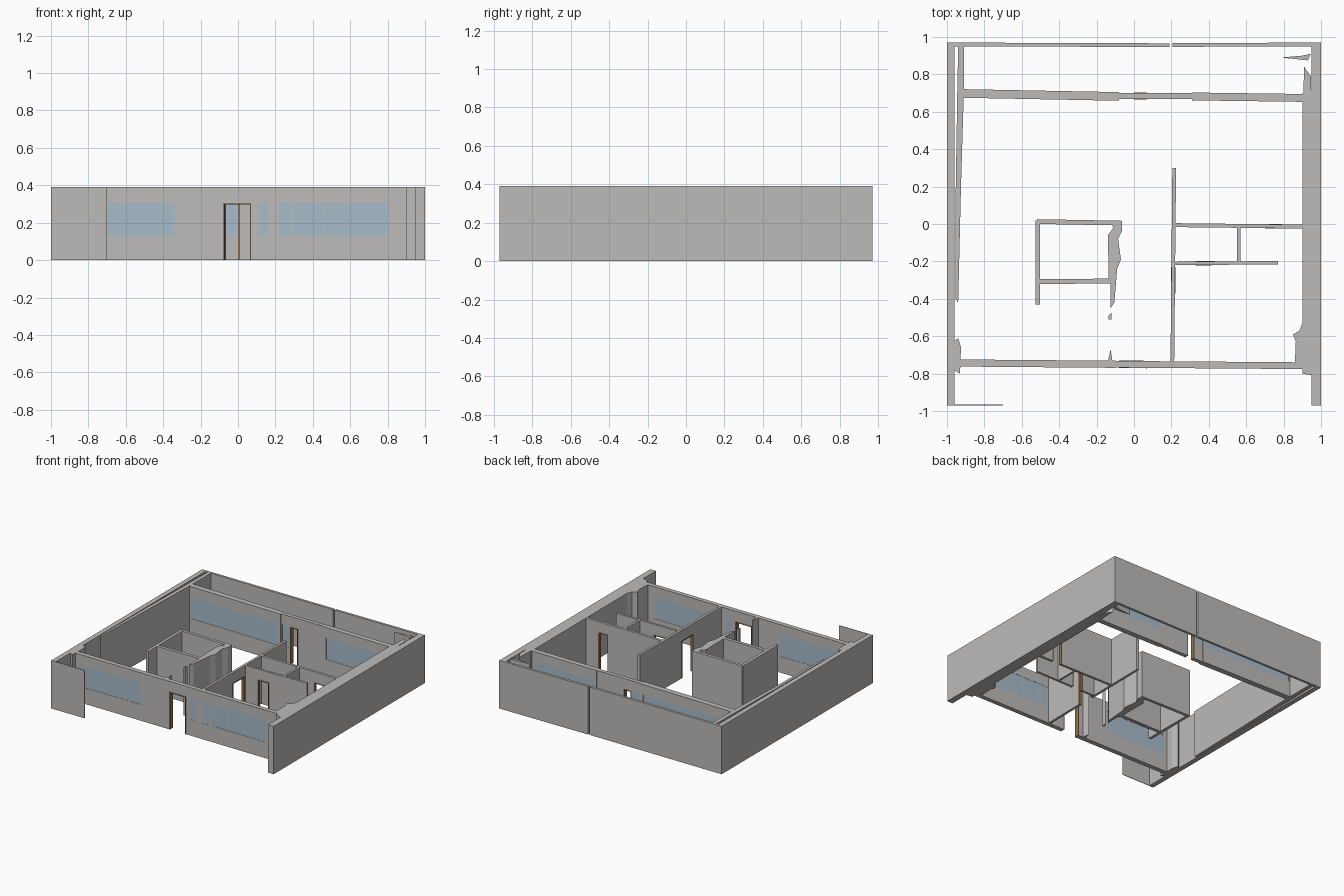
import bpy
import bmesh
from mathutils import Vector, Matrix

if "Cube" in bpy.data.objects:
    bpy.data.objects.remove(bpy.data.objects["Cube"])

H = 0.39                      # wall height
SILL, HEAD = 0.13, 0.305      # window sill and opening head


def material(name, rgb):
    m = bpy.data.materials.new(name)
    m.use_nodes = True
    color = (*rgb, 1)
    m.diffuse_color = color
    m.node_tree.nodes["Principled BSDF"].inputs["Base Color"].default_value = color
    return m


PLASTER = material("warm grey plaster", (0.51, 0.50, 0.485))
GLASS = material("pale blue glass", (0.39, 0.50, 0.59))
WOOD = material("brown wood", (0.30, 0.17, 0.08))


def finish(name, bm, mat, matrix=Matrix()):
    bmesh.ops.remove_doubles(bm, verts=bm.verts, dist=0.0005)
    bmesh.ops.recalc_face_normals(bm, faces=bm.faces)
    mesh = bpy.data.meshes.new(name)
    bm.to_mesh(mesh)
    bm.free()
    mesh.materials.append(mat)
    ob = bpy.data.objects.new(name, mesh)
    ob.matrix_world = matrix
    bpy.context.collection.objects.link(ob)
    return ob


def slab(name, rects, thickness, mat, matrix):
    """Upright rectangles (u0, u1, z0, z1) thickened about their middle."""
    bm = bmesh.new()
    for a, b, lo, hi in rects:
        bm.faces.new([bm.verts.new((u, 0, z))
                      for u, z in ((a, lo), (b, lo), (b, hi), (a, hi))])
    ob = finish(name, bm, mat, matrix)
    mod = ob.modifiers.new("thickness", 'SOLIDIFY')
    mod.thickness = thickness
    mod.offset = 0
    return ob


def wall(name, start, end, thickness, windows=(), doors=()):
    """Straight wall; openings are spans along its main world axis."""
    p, q = Vector((*start, 0)), Vector((*end, 0))
    d = (q - p).normalized()
    axis = 0 if abs(d.x) > abs(d.y) else 1
    side = Vector((-d.y, d.x, 0))
    matrix = Matrix.Translation(p) @ Matrix((d, side, (0, 0, 1))).transposed().to_4x4()

    def span(s):
        return tuple(sorted((v - p[axis]) / d[axis] for v in s))

    holes = [(*span(s), SILL, HEAD) for s in windows]
    holes += [(*span(s), 0, HEAD) for s in doors]
    us = sorted({0, (q - p).length, *[u for h in holes for u in h[:2]]})
    zs = [0, SILL, HEAD, H] if holes else [0, H]
    cells = []
    for a, b in zip(us, us[1:]):
        for lo, hi in zip(zs, zs[1:]):
            u, z = (a + b) / 2, (lo + hi) / 2
            if not any(h[0] < u < h[1] and h[2] < z < h[3] for h in holes):
                cells.append((a, b, lo, hi))
    slab(name, cells, thickness, PLASTER, matrix)

    # glass panes and door linings
    for i, s in enumerate(windows):
        slab(f"{name}_window_{i + 1}", [(*span(s), SILL, HEAD)],
             thickness * 0.9, GLASS, matrix)
    for i, s in enumerate(doors):
        a, b = span(s)
        w = 0.007
        slab(f"{name}_door_frame_{i + 1}",
             [(a, a + w, 0, HEAD - w), (b - w, b, 0, HEAD - w),
              (a, a + w, HEAD - w, HEAD), (a + w, b - w, HEAD - w, HEAD),
              (b - w, b, HEAD - w, HEAD)], thickness + 0.004, WOOD, matrix)


def prism(name, outline):
    """Full height plaster solid from a plan outline."""
    bm = bmesh.new()
    base = bm.faces.new([bm.verts.new((x, y, 0)) for x, y in outline])
    top = [bm.verts.new((x, y, H)) for x, y in outline]
    bm.faces.new(top)
    low = list(base.verts)
    for i in range(len(low)):
        j = (i + 1) % len(low)
        bm.faces.new((low[i], low[j], top[j], top[i]))
    finish(name, bm, PLASTER)


# outer shell
wall("west_outer_wall", (-0.98, -0.97), (-0.98, 0.97), 0.04)
wall("east_outer_wall", (0.975, -0.97), (0.975, 0.97), 0.05)
wall("back_outer_wall_west", (-0.96, 0.96), (0.19, 0.956), 0.02)
wall("back_outer_wall_east", (0.205, 0.957), (0.95, 0.96), 0.02)
wall("front_corner_screen", (-1, -0.968), (-0.70, -0.968), 0.004)

# inner linings beside the side walls
prism("east_lining", [(0.90, -0.80), (0.96, -0.81), (0.96, 0.72),
                      (0.90, 0.70), (0.90, 0.2)])
prism("east_lining_pier", [(0.86, -0.75), (0.91, -0.75), (0.91, -0.50),
                           (0.885, -0.57), (0.85, -0.59), (0.865, -0.63)])
prism("west_lining", [(-0.955, -0.40), (-0.94, -0.42), (-0.925, 0.20),
                      (-0.91, 0.70), (-0.91, 0.95), (-0.94, 0.95),
                      (-0.945, 0.70), (-0.953, 0.2)])
prism("west_front_pier", [(-0.965, -0.78), (-0.93, -0.80), (-0.925, -0.66),
                          (-0.94, -0.61), (-0.965, -0.63)])
prism("north_east_pier", [(0.905, 0.69), (0.945, 0.71), (0.945, 0.79), (0.91, 0.84)])
prism("north_east_spur", [(0.785, 0.89), (0.93, 0.875), (0.945, 0.91), (0.90, 0.90)])

# rear facade
wall("rear_facade_west", (-0.92, 0.698), (-0.08, 0.682), 0.046,
     windows=[(-0.90, -0.11)])
wall("rear_facade_middle", (-0.08, 0.684), (0.31, 0.684), 0.032,
     windows=[(-0.07, -0.005)], doors=[(0, 0.07)])
wall("rear_facade_east", (0.31, 0.682), (0.91, 0.674), 0.042,
     windows=[(0.33, 0.87)])

# front facade
wall("front_facade_west", (-0.965, -0.743), (-0.1, -0.75), 0.038,
     windows=[(-0.90, -0.34)])
wall("front_facade_east", (-0.1, -0.75), (0.955, -0.758), 0.036,
     windows=[(0.11, 0.155), (0.215, 0.285), (0.30, 0.452), (0.456, 0.80)],
     doors=[(-0.08, 0.07)])

# enclosed core room
wall("core_west_wall", (-0.515, -0.43), (-0.515, 0.02), 0.024)
wall("core_back_wall", (-0.52, 0.013), (-0.07, 0.005), 0.025)
wall("core_front_wall", (-0.52, -0.308), (-0.12, -0.305), 0.026)
prism("core_east_wall", [(-0.125, -0.45), (-0.105, -0.42), (-0.09, -0.24),
                         (-0.07, -0.19), (-0.085, -0.08), (-0.065, -0.04),
                         (-0.065, 0.015), (-0.13, 0.015), (-0.11, -0.02),
                         (-0.14, -0.06), (-0.135, -0.29), (-0.125, -0.32)])
prism("core_post", [(-0.135, -0.51), (-0.12, -0.51), (-0.12, -0.475), (-0.135, -0.49)])
prism("entry_fin", [(-0.14, -0.735), (-0.115, -0.735), (-0.125, -0.67)])

# eastern rooms
wall("corridor_wall", (0.205, -0.74), (0.215, 0.30), 0.02, doors=[(-0.38, -0.23)])
wall("east_room_back_wall", (0.21, -0.006), (0.91, -0.014), 0.021, doors=[(0.70, 0.79)])
wall("east_room_front_wall", (0.21, -0.211), (0.77, -0.207), 0.018, doors=[(0.33, 0.43)])
wall("east_room_partition", (0.56, -0.205), (0.56, -0.01), 0.017)
